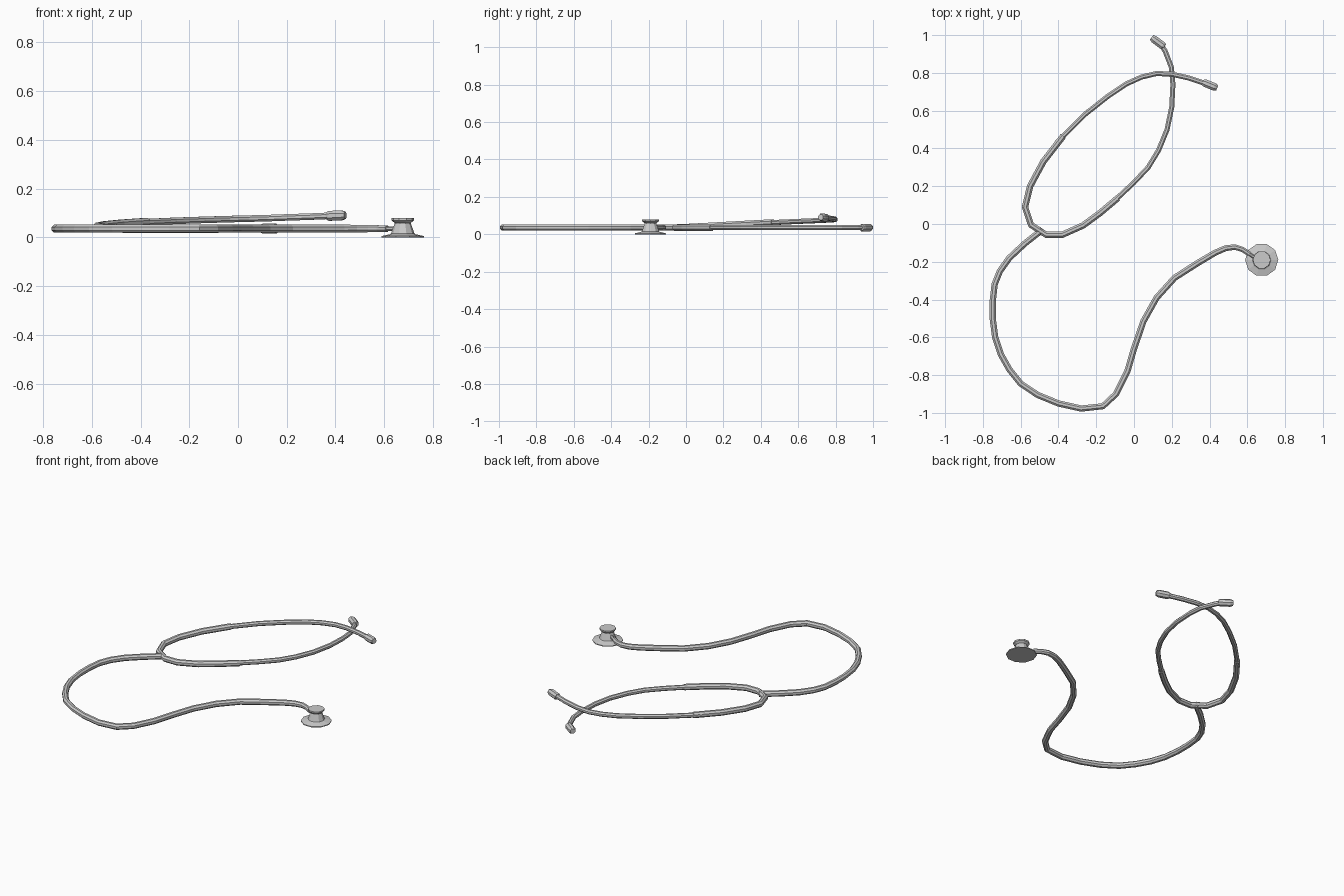
import bpy, bmesh, math
from mathutils import Vector


def make_object(name, bm):
    bmesh.ops.recalc_face_normals(bm, faces=bm.faces[:])
    mesh = bpy.data.meshes.new(name)
    bm.to_mesh(mesh)
    bm.free()
    obj = bpy.data.objects.new(name, mesh)
    bpy.context.collection.objects.link(obj)
    return obj


def skin(bm, rings):
    n = len(rings[0])
    for a, b in zip(rings, rings[1:]):
        for i in range(n):
            j = (i + 1) % n
            bm.faces.new((a[i], a[j], b[j], b[i]))
    bm.faces.new(rings[0])
    bm.faces.new(rings[-1])


def tube(name, points, radii, sides=8):
    """Sweep a round section along a path; radii is one value or one per point."""
    pts = [Vector(p) for p in points]
    if not isinstance(radii, (list, tuple)):
        radii = [radii] * len(pts)
    bm = bmesh.new()
    rings = []
    for i, p in enumerate(pts):
        t = Vector()
        if i > 0:
            t += (p - pts[i - 1]).normalized()
        if i < len(pts) - 1:
            t += (pts[i + 1] - p).normalized()
        t.normalize()
        side = t.cross(Vector((0, 0, 1))).normalized()
        up = side.cross(t)
        ring = []
        for k in range(sides):
            a = 2 * math.pi * (k + 0.5) / sides
            ring.append(bm.verts.new(p + radii[i] * (math.cos(a) * side + math.sin(a) * up)))
        rings.append(ring)
    skin(bm, rings)
    return make_object(name, bm)


def lathe(name, center, profile, sides=10):
    bm = bmesh.new()
    rings = [[bm.verts.new((center[0] + r * math.cos(2 * math.pi * k / sides),
                            center[1] + r * math.sin(2 * math.pi * k / sides), z))
              for k in range(sides)] for r, z in profile]
    skin(bm, rings)
    return make_object(name, bm)


def ear_tip(name, start, end):
    a, b = Vector(start), Vector(end)
    stops = [(0, 0.017), (0.12, 0.022), (0.8, 0.022), (1, 0.016)]
    tube(name, [a.lerp(b, t) for t, _ in stops], [r for _, r in stops])


Z = 0.036

# Long flexible tube from the yoke to the chest piece
main = [(-0.485, -0.03), (-0.58, -0.105), (-0.66, -0.18), (-0.71, -0.25), (-0.738, -0.32),
        (-0.748, -0.41), (-0.748, -0.50), (-0.735, -0.60), (-0.705, -0.69), (-0.66, -0.77),
        (-0.60, -0.845), (-0.51, -0.905), (-0.40, -0.95), (-0.28, -0.977), (-0.165, -0.965),
        (-0.095, -0.90), (-0.035, -0.78), (0.0, -0.66), (0.05, -0.515), (0.12, -0.39),
        (0.215, -0.285), (0.34, -0.205), (0.43, -0.152), (0.485, -0.128), (0.535, -0.122),
        (0.575, -0.135), (0.612, -0.16)]
tube("main_tube", [(x, y, Z) for x, y in main],
     [0.018] * (len(main) - 5) + [0.0175, 0.017, 0.016, 0.015, 0.014])
tube("chest_stem", [(0.60, -0.152, Z), (0.635, -0.175, Z), (0.675, -0.19, Z)], 0.010)

# Flexible yoke joining both ear arms
tube("yoke", [(-0.375, 0.465, 0.063), (-0.48, 0.33, 0.056), (-0.55, 0.20, 0.049),
              (-0.577, 0.09, 0.043), (-0.545, -0.005, 0.038), (-0.465, -0.057, Z),
              (-0.38, -0.057, Z), (-0.27, -0.008, Z), (-0.18, 0.058, Z), (-0.085, 0.138, Z)],
     0.0185)

# Ear arms, the upper one crossing over the lower one
tube("upper_ear_arm", [(-0.41, 0.43, 0.061), (-0.26, 0.58, 0.068), (-0.14, 0.675, 0.072),
                       (-0.04, 0.742, 0.075), (0.04, 0.778, 0.077), (0.12, 0.797, 0.079),
                       (0.20, 0.793, 0.082), (0.29, 0.773, 0.085), (0.36, 0.75, 0.088),
                       (0.39, 0.74, 0.089)], 0.0145)
lower = [(-0.12, 0.108), (0.0, 0.22), (0.075, 0.30), (0.13, 0.39), (0.175, 0.50), (0.20, 0.62),
         (0.206, 0.74), (0.198, 0.83), (0.165, 0.915), (0.14, 0.955)]
tube("lower_ear_arm", [(x, y, Z) for x, y in lower], 0.0145)
ear_tip("upper_ear_tip", (0.366, 0.75, 0.088), (0.44, 0.72, 0.091))
ear_tip("lower_ear_tip", (0.16, 0.938, Z), (0.093, 0.988, Z))

# Chest piece: wide diaphragm, waisted body and bell
lathe("chest_piece", (0.676, -0.19),
      [(0.088, 0.0), (0.088, 0.005), (0.053, 0.013), (0.048, 0.016), (0.034, 0.056),
       (0.034, 0.060), (0.047, 0.070), (0.047, 0.079)])
